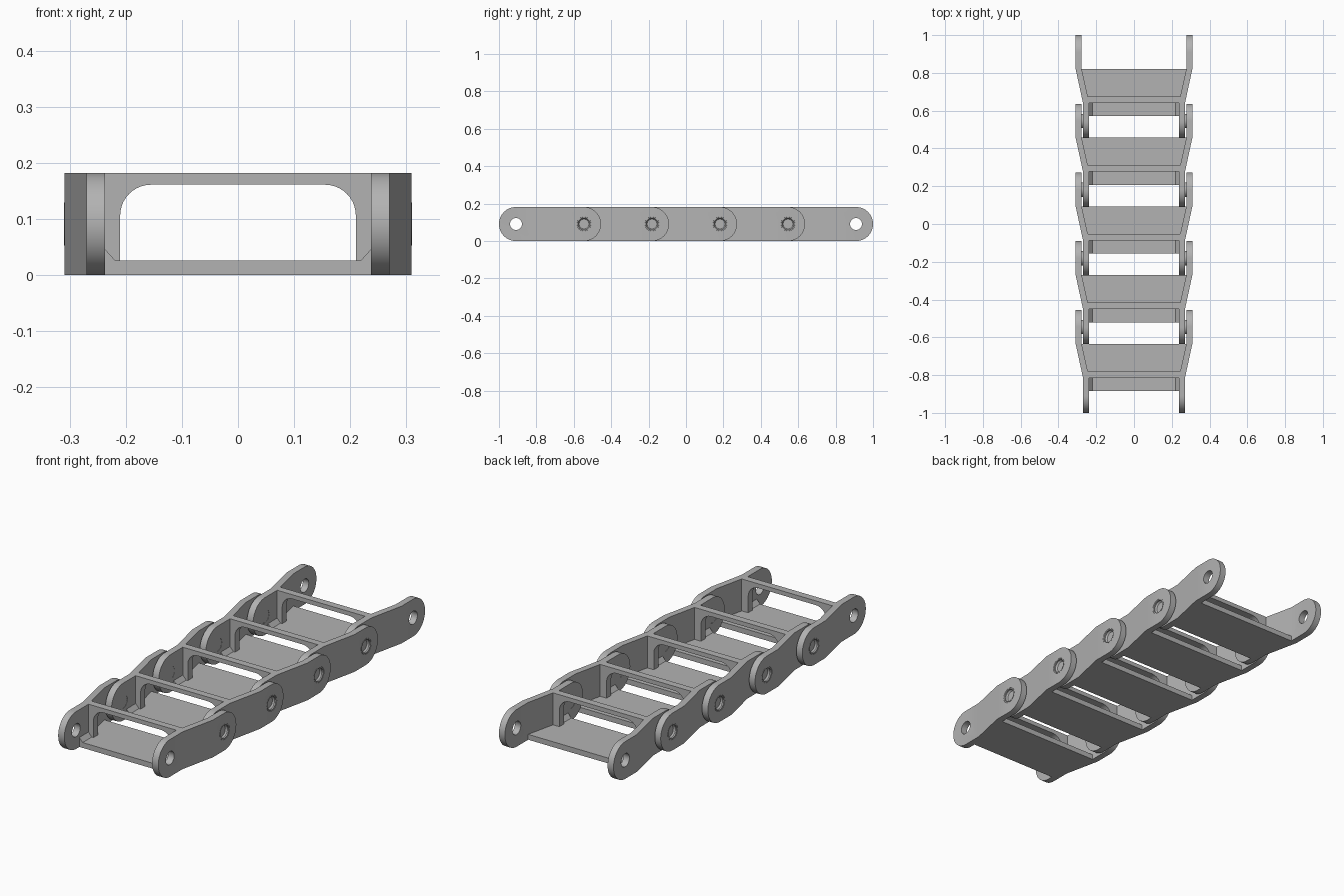
import bpy, bmesh, math
from mathutils import Matrix, Vector

if "Cube" in bpy.data.objects:
    bpy.data.objects.remove(bpy.data.objects["Cube"], do_unlink=True)

PITCH, R, H = 4 / 11, 1 / 11, 2 / 11
FLOOR = 0.026
BEND_A, BEND_B = 0.095, 0.275      # where the side plates start and stop flaring

grey = bpy.data.materials.new("grey_plastic")
grey.use_nodes = True
grey.diffuse_color = (0.45, 0.45, 0.45, 1)
grey.node_tree.nodes["Principled BSDF"].inputs["Base Color"].default_value = grey.diffuse_color


def add_object(name, bm):
    bmesh.ops.recalc_face_normals(bm, faces=bm.faces)
    mesh = bpy.data.meshes.new(name)
    bm.to_mesh(mesh)
    bm.free()
    mesh.materials.append(grey)
    ob = bpy.data.objects.new(name, mesh)
    bpy.context.scene.collection.objects.link(ob)
    return ob


def prism(name, points, direction):
    """Extrude a closed outline of 3D points."""
    bm = bmesh.new()
    face = bm.faces.new([bm.verts.new(p) for p in points])
    out = bmesh.ops.extrude_face_region(bm, geom=[face])
    verts = [v for v in out["geom"] if isinstance(v, bmesh.types.BMVert)]
    bmesh.ops.translate(bm, verts=verts, vec=Vector(direction))
    return add_object(name, bm)


def arc(cx, cy, r, start, end, n):
    angles = [math.radians(start + (end - start) * i / n) for i in range(n + 1)]
    return [(cx + r * math.cos(a), cy + r * math.sin(a)) for a in angles]


def cut(ob, cutter, operation):
    """Apply a boolean and discard the cutter."""
    mod = ob.modifiers.new("cut", "BOOLEAN")
    mod.object, mod.operation, mod.solver = cutter, operation, "EXACT"
    graph = bpy.context.evaluated_depsgraph_get()
    mesh = bpy.data.meshes.new_from_object(ob.evaluated_get(graph))
    ob.modifiers.clear()
    ob.data = mesh
    bpy.data.objects.remove(cutter, do_unlink=True)


def make_side_plate():
    # Cranked strip in plan, trimmed to a round-ended outline with two pin holes
    inner = [(0.237, -0.1), (0.237, BEND_A), (0.277, BEND_B), (0.277, 0.5)]
    outer = [(0.309, 0.5), (0.309, BEND_B), (0.27, BEND_A), (0.27, -0.1)]
    plate = prism("side_plate", [(x, y, -0.01) for x, y in inner + outer], (0, 0, 0.2))
    outline = arc(PITCH, R, R, -90, 90, 28) + arc(0, R, R, 90, 270, 28)
    cut(plate, prism("outline", [(0.2, y, z) for y, z in outline], (0.2, 0, 0)), "INTERSECT")
    for y in (0, PITCH):
        hole = arc(y, R, 0.032, 0, 345, 23)
        cut(plate, prism("hole", [(0.2, a, b) for a, b in hole], (0.2, 0, 0)), "DIFFERENCE")
    return plate


def make_floor():
    half = [(0.245, 0.025), (0.245, BEND_A), (0.285, BEND_B)]
    points = half + [(-x, y) for x, y in reversed(half)]
    return prism("floor_plate", [(x, y, 0) for x, y in points], (0, 0, FLOOR))


def make_fillet():
    # Small slope where the front of the floor meets the side plate
    points = [(0.218, FLOOR - 0.001), (0.245, FLOOR - 0.001), (0.245, 0.046), (0.237, 0.046)]
    return prism("floor_fillet", [(x, 0.025, z) for x, z in points], (0, BEND_A - 0.025, 0))


def make_frame():
    # Arch with rounded upper corners standing on the floor
    opening = ([(0.21, 0.01)] + arc(0.155, 0.106, 0.055, 0, 90, 10)
               + arc(-0.155, 0.106, 0.055, 90, 180, 10) + [(-0.21, 0.01)])
    outside = [(-0.245, 0.01), (-0.245, H), (0.245, H), (0.245, 0.01)]
    return prism("cross_frame", [(x, BEND_A, z) for x, z in opening + outside], (0, 0.035, 0))


def make_pin():
    # Pin through both plates with a shallow round recess in its outer end
    bm = bmesh.new()
    bmesh.ops.create_cone(bm, cap_ends=True, segments=28, radius1=0.038, radius2=0.038,
                          depth=0.072)
    cap = [f for f in bm.faces if f.normal.z > 0.9]
    bmesh.ops.inset_region(bm, faces=cap, thickness=0.012)
    bmesh.ops.translate(bm, verts=cap[0].verts, vec=(0, 0, -0.015))
    bmesh.ops.rotate(bm, verts=bm.verts, matrix=Matrix.Rotation(math.pi / 2, 3, "Y"))
    bmesh.ops.translate(bm, verts=bm.verts, vec=(0.274, 0, R))
    return add_object("hinge_pin", bm)


def mirrored(ob):
    bm = bmesh.new()
    bm.from_mesh(ob.data)
    bmesh.ops.scale(bm, verts=bm.verts, vec=(-1, 1, 1))
    copy = add_object("right_" + ob.name, bm)
    ob.name = "left_" + ob.name
    return [ob, copy]


# One link
link = [make_floor(), make_frame()]
for side_part in (make_side_plate(), make_fillet()):
    link += mirrored(side_part)
pins = mirrored(make_pin())

for ob in link + pins:
    bpy.ops.object.select_all(action="DESELECT")
    ob.select_set(True)
    bpy.context.view_layer.objects.active = ob
    bpy.ops.object.shade_smooth_by_angle(angle=math.radians(30))


def repeat(parts, count, start):
    for ob in parts:
        base = ob.name
        for i in range(count):
            item = ob if i == 0 else ob.copy()
            if i:
                bpy.context.scene.collection.objects.link(item)
            item.name = f"{base}_{i + 1}"
            item.location.y = start + i * PITCH


# Five links joined by four pairs of pins
first = R - 1
repeat(link, 5, first)
repeat(pins, 4, first + PITCH)
